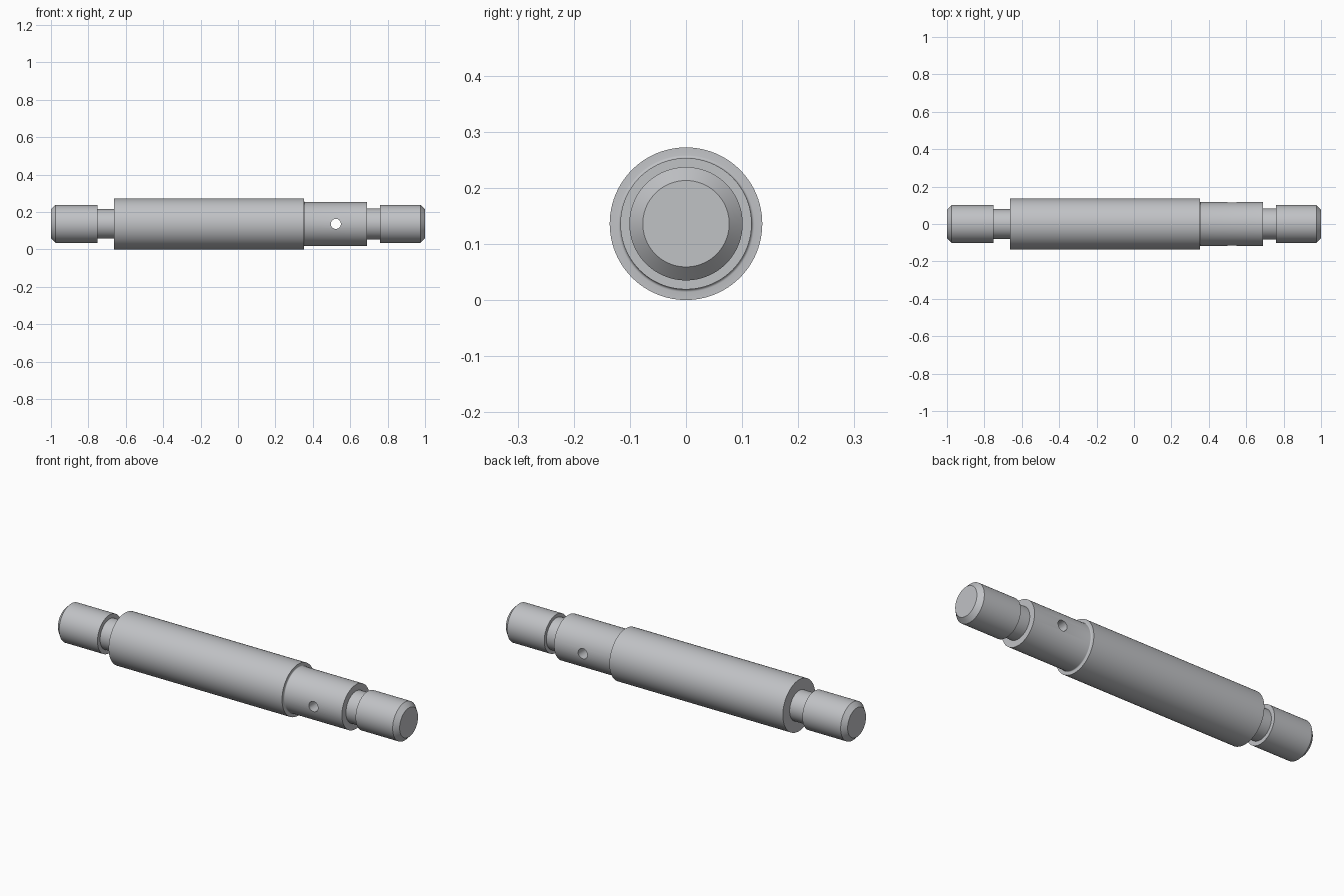
import bpy, bmesh, math

cube = bpy.data.objects.get("Cube")
if cube:
    bpy.data.objects.remove(cube)

AXIS_Z = 0.136   # height of the shaft axis
SEGMENTS = 96

steel = bpy.data.materials.new("brushed steel grey")
steel.use_nodes = True
colour = (0.53, 0.54, 0.56, 1)
steel.diffuse_color = colour
steel.node_tree.nodes["Principled BSDF"].inputs["Base Color"].default_value = colour


def turned_part(name, profile):
    """Lathe a list of (x, radius) points around the x axis and cap both ends."""
    bm = bmesh.new()
    rings = []
    for x, r in profile:
        ring = []
        for i in range(SEGMENTS):
            a = math.tau * i / SEGMENTS
            ring.append(bm.verts.new((x, r * math.cos(a), r * math.sin(a))))
        rings.append(ring)
    for a, b in zip(rings, rings[1:]):
        for i in range(SEGMENTS):
            j = (i + 1) % SEGMENTS
            bm.faces.new((a[i], a[j], b[j], b[i]))
    bm.faces.new(rings[0])
    bm.faces.new(rings[-1])
    bmesh.ops.recalc_face_normals(bm, faces=bm.faces)
    mesh = bpy.data.meshes.new(name)
    bm.to_mesh(mesh)
    bm.free()
    mesh.materials.append(steel)
    obj = bpy.data.objects.new(name, mesh)
    obj.location.z = AXIS_Z
    bpy.context.collection.objects.link(obj)
    return obj


# Stepped shaft: chamfered end, neck, main body, filleted shoulder, collar, neck, chamfered end
fillet = [(0.358 - 0.005 * math.cos(t), 0.122 - 0.005 * math.sin(t))
          for t in (math.pi / 2 * k / 4 for k in range(5))]
shaft = turned_part("stepped_shaft", [
    (-1.0, 0.077), (-0.976, 0.101), (-0.752, 0.101), (-0.752, 0.079),
    (-0.662, 0.079), (-0.662, 0.136), (0.353, 0.136), *fillet,
    (0.69, 0.117), (0.69, 0.083), (0.759, 0.083), (0.759, 0.101),
    (0.976, 0.101), (1.0, 0.077)])

# Cross hole drilled through the collar
bpy.ops.mesh.primitive_cylinder_add(vertices=32, radius=0.027, depth=0.5,
                                    location=(0.523, 0, AXIS_Z),
                                    rotation=(math.pi / 2, 0, 0))
drill = bpy.context.object
drill.name = "cross_hole_cutter"
drill.hide_render = True
drill.data.materials.append(steel)

bpy.ops.object.select_all(action='DESELECT')
shaft.select_set(True)
bpy.context.view_layer.objects.active = shaft
cut = shaft.modifiers.new("cross_hole", 'BOOLEAN')
cut.object = drill
cut.operation = 'DIFFERENCE'
cut.solver = 'EXACT'
bpy.ops.object.modifier_apply(modifier=cut.name)
bpy.data.objects.remove(drill)

bpy.ops.object.shade_smooth_by_angle(angle=math.radians(30))
